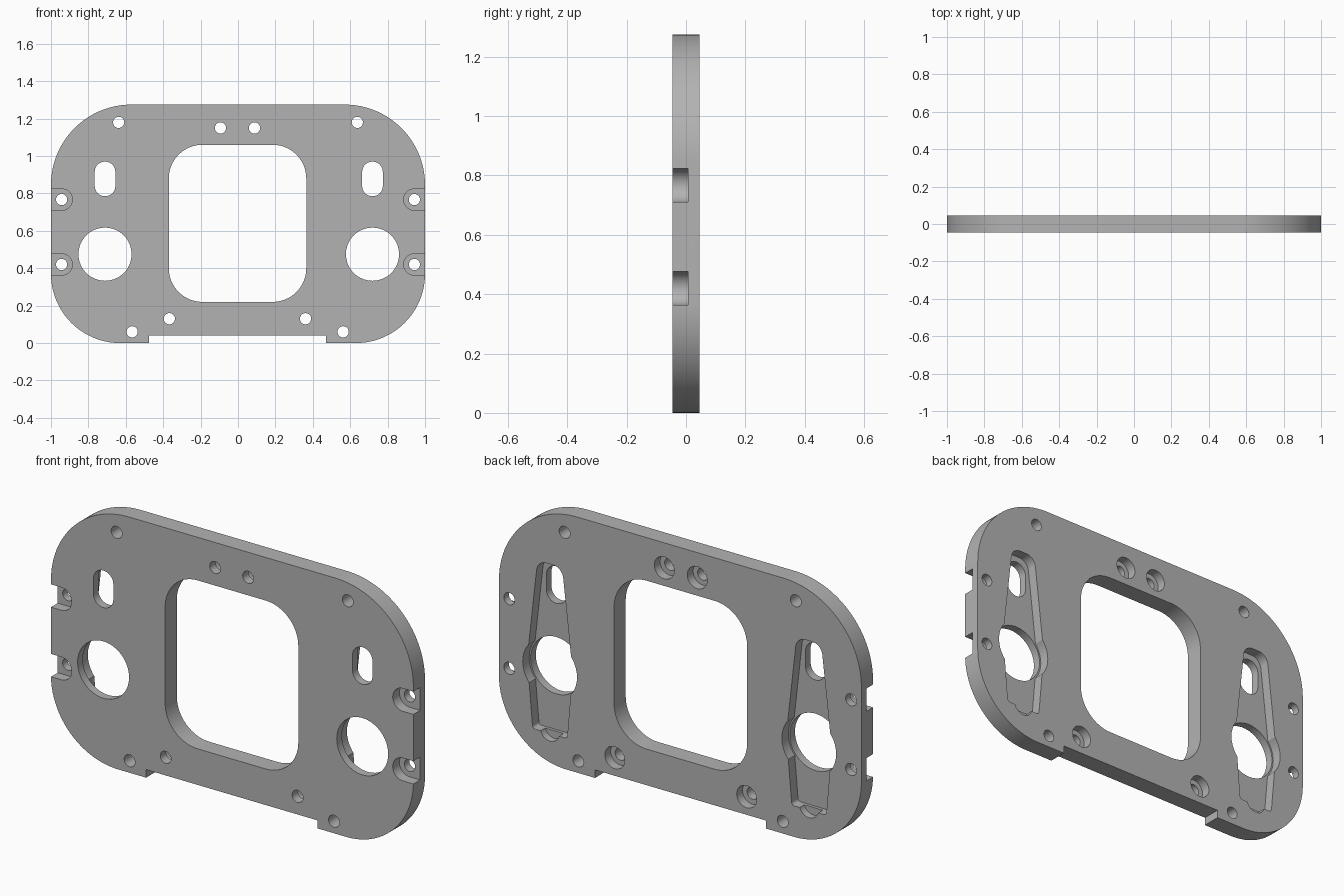
import bpy, bmesh, math
from mathutils import Vector

cube = bpy.data.objects.get("Cube")
if cube:
    bpy.data.objects.remove(cube, do_unlink=True)

HALF = 0.046          # half the plate thickness
OUT = 0.1             # cutters reach past the faces

grey = bpy.data.materials.new("grey plastic")
grey.use_nodes = True
colour = (0.45, 0.45, 0.45, 1)
grey.diffuse_color = colour
grey.node_tree.nodes["Principled BSDF"].inputs["Base Color"].default_value = colour


def fillet(corners, steps=16):
    """Round each (x, z, radius) corner of a polygon."""
    path = []
    for i, (x, z, r) in enumerate(corners):
        p = Vector((x, z))
        a = (Vector(corners[i - 1][:2]) - p).normalized()
        b = (Vector(corners[(i + 1) % len(corners)][:2]) - p).normalized()
        if r == 0:
            path.append(p)
            continue
        half = a.angle(b) / 2
        centre = p + (a + b).normalized() * (r / math.sin(half))
        start = p + a * (r / math.tan(half)) - centre
        end = p + b * (r / math.tan(half)) - centre
        sweep = start.angle_signed(end)
        for k in range(steps + 1):
            t = -sweep * k / steps
            c, s = math.cos(t), math.sin(t)
            path.append(centre + Vector((start.x * c - start.y * s, start.x * s + start.y * c)))
    return path


def box(x0, x1, z0, z1, r):
    return fillet([(x0, z0, r), (x1, z0, r), (x1, z1, r), (x0, z1, r)])


def circle(x, z, r, n=40):
    return [Vector((x + r * math.cos(math.tau * k / n), z + r * math.sin(math.tau * k / n)))
            for k in range(n)]


def prism(name, path, y0, y1):
    """Extrude an x-z outline from y0 to y1."""
    bm = bmesh.new()
    face = bm.faces.new([bm.verts.new((p.x, y0, p.y)) for p in path])
    ext = bmesh.ops.extrude_face_region(bm, geom=[face])
    verts = [g for g in ext["geom"] if isinstance(g, bmesh.types.BMVert)]
    bmesh.ops.translate(bm, verts=verts, vec=(0, y1 - y0, 0))
    bmesh.ops.remove_doubles(bm, verts=bm.verts, dist=1e-5)
    bmesh.ops.recalc_face_normals(bm, faces=bm.faces)
    mesh = bpy.data.meshes.new(name)
    bm.to_mesh(mesh)
    bm.free()
    obj = bpy.data.objects.new(name, mesh)
    bpy.context.collection.objects.link(obj)
    return obj


# Plate with broad corners and a shallow step along the bottom
plate = prism("mounting_plate", fillet([
    (-1, 0, 0.37), (-0.475, 0, 0), (-0.475, 0.04, 0), (0.47, 0.04, 0), (0.47, 0, 0),
    (1, 0, 0.37), (1, 1.275, 0.43), (-1, 1.275, 0.43)], 32), -HALF, HALF)
plate.data.materials.append(grey)


def cut(path, y0=-OUT, y1=OUT):
    cutter = prism("cutter", path, y0, y1)
    cutter.hide_render = True
    mod = plate.modifiers.new("cut", "BOOLEAN")
    mod.operation, mod.solver, mod.object = "DIFFERENCE", "EXACT", cutter
    bpy.context.view_layer.objects.active = plate
    bpy.ops.object.modifier_apply(modifier=mod.name)
    bpy.data.objects.remove(cutter, do_unlink=True)


# Central window
cut(box(-0.37, 0.365, 0.22, 1.06, 0.18))

for side in (-1, 1):
    # Arm-shaped recess in the back: deep body, shallow rounded tail
    cx = 0.715 * side + 0.004
    arm = [(0.095, 0.155, 0.015), (0.118, 0.42, 0), (0.118, 0.56, 0), (0.068, 1.0, 0.055)]
    ring = [(cx + x, z, r) for x, z, r in arm] + [(cx - x, z, r) for x, z, r in reversed(arm)]
    cut(fillet(ring, 8), -0.005, OUT)
    cut(circle(cx, 0.475, 0.15), -0.005, OUT)
    cut(circle(cx, 0.17, 0.053), 0.01, OUT)
    # Round opening and upright slot through the recess
    cut(circle(cx, 0.475, 0.142, 64))
    cut(box(cx - 0.055, cx + 0.055, 0.785, 0.97, 0.0545))
    # Plain screw holes
    cut(circle(0.638 * side, 1.18, 0.03))
    cut(circle(0.564 * side - 0.002, 0.06, 0.03))
    # Counterbored screw holes
    for x, z in ((0.091 * side - 0.003, 1.15), (0.364 * side - 0.003, 0.13)):
        cut(circle(x, z, 0.03))
        cut(circle(x, z, 0.055), 0.0, OUT)
    # Side screws with round-ended slots open to the edge
    for z in (0.767, 0.42):
        cut(circle(0.943 * side, z, 0.03))
        ends = sorted((0.886 * side, 1.2 * side))
        cut(box(ends[0], ends[1], z - 0.057, z + 0.057, 0.0565), -OUT, 0.007)

# Smooth curves, sharp edges
bpy.ops.object.select_all(action="DESELECT")
plate.select_set(True)
bpy.context.view_layer.objects.active = plate
bpy.ops.object.shade_smooth_by_angle(angle=math.radians(30))
